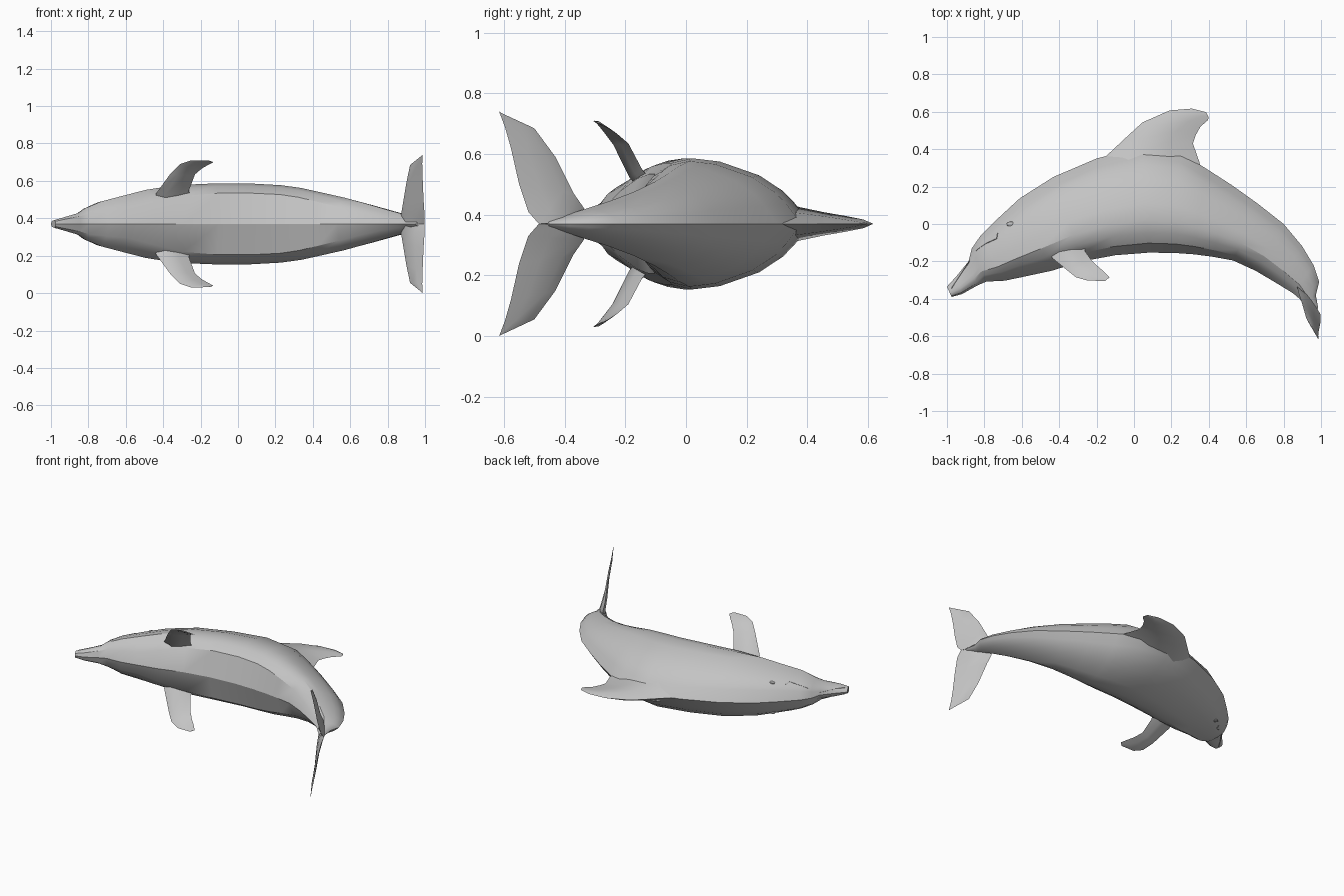
import bpy, bmesh, math
from mathutils import Vector
from mathutils.bvhtree import BVHTree

cube = bpy.data.objects.get("Cube")
if cube:
    bpy.data.objects.remove(cube, do_unlink=True)

ZC = 0.37  # height of the animal's plane of symmetry (it lies on its side)

grey = bpy.data.materials.new("skin grey")
grey.use_nodes = True
COLOR = (0.55, 0.55, 0.55, 1)
grey.diffuse_color = COLOR
grey.node_tree.nodes["Principled BSDF"].inputs["Base Color"].default_value = COLOR


def finish(bm, name, angle=30):
    bmesh.ops.recalc_face_normals(bm, faces=bm.faces)
    mesh = bpy.data.meshes.new(name)
    bm.to_mesh(mesh)
    bm.free()
    ob = bpy.data.objects.new(name, mesh)
    bpy.context.collection.objects.link(ob)
    mesh.materials.append(grey)
    bpy.ops.object.select_all(action='DESELECT')
    ob.select_set(True)
    bpy.context.view_layer.objects.active = ob
    bpy.ops.object.shade_smooth_by_angle(angle=math.radians(angle))
    return ob


def loft(name, rings, angle=30):
    """Skin a list of equal-length point rings and cap both ends."""
    bm = bmesh.new()
    vs = [[bm.verts.new(p) for p in ring] for ring in rings]
    n = len(rings[0])
    for a, b in zip(vs, vs[1:]):
        for i in range(n):
            j = (i + 1) % n
            bm.faces.new((a[i], a[j], b[j], b[i]))
    bm.faces.new(vs[0])
    bm.faces.new(vs[-1])
    return finish(bm, name, angle)


def blade(name, stations, side=1):
    """Thin fin from (leading point, trailing point, half thickness)."""
    def place(p):
        return Vector((p[0], p[1], ZC + side * (p[2] - ZC)))
    st = [(place(a), place(b), t) for a, b, t in stations]
    rings = []
    for i, (a, b, t) in enumerate(st):
        p, q = st[max(i - 1, 0)], st[min(i + 1, len(st) - 1)]
        span = (q[0] + q[1]) - (p[0] + p[1])
        nrm = (b - a).cross(span).normalized() * t
        m1, m2 = a.lerp(b, 0.25), a.lerp(b, 0.65)
        rings.append([a, m1 + nrm, m2 + nrm * 0.7, b, m2 - nrm * 0.7, m1 - nrm])
    return loft(name, rings, 40)


# Body, snout to tail: back point, belly point, half width,
# flat belly share of the width, extra fullness of the back
spine = [
    ((-1.0, -.335), (-.975, -.39), .02, .7, .12),
    ((-.95, -.28), (-.92, -.375), .036, .7, .12),
    ((-.885, -.20), (-.84, -.33), .058, .7, .12),
    ((-.867, -.13), (-.79, -.308), .085, .65, .12),
    ((-.823, -.066), (-.69, -.303), .12, .55, .12),
    ((-.724, .033), (-.58, -.28), .148, .5, .12),
    ((-.61, .138), (-.44, -.25), .182, .6, .09),
    ((-.43, .252), (-.28, -.20), .208, .72, .05),
    ((-.20, .35), (-.10, -.167), .216, .76, 0),
    ((.04, .41), (.08, -.153), .216, .76, 0),
    ((.25, .38), (.22, -.155), .207, .76, 0),
    ((.38, .30), (.32, -.162), .192, .74, 0),
    ((.52, .21), (.42, -.175), .167, .7, 0),
    ((.66, .11), (.53, -.195), .14, .64, 0),
    ((.80, 0), (.65, -.25), .105, .55, 0),
    ((.90, -.12), (.76, -.315), .074, .45, 0),
    ((.96, -.22), (.85, -.37), .052, .4, 0),
    ((.99, -.31), (.885, -.40), .036, .4, 0),
    ((.972, -.38), (.91, -.43), .026, .4, 0),
    ((.985, -.45), (.95, -.47), .012, .4, 0),
]
rings = []
for back, belly, w, k, e in spine:
    back, belly = Vector((*back, ZC)), Vector((*belly, ZC))
    # half cross-section: position from belly (0) to back (1), width fraction
    section = [(0, 0), (.09, k), (.19, (k + 1) / 2 + .05), (.31, 1),
               (.47, .95), (.7, .74 + e / 2), (.84, .5 + e), (.91, .31 + e), (1, 0)]
    half = [(belly.lerp(back, t), f * w) for t, f in section]
    rings.append([p + Vector((0, 0, d)) for p, d in half]
                 + [p - Vector((0, 0, d)) for p, d in half[-2:0:-1]])
body = loft("body", rings)

# Dorsal fin
blade("dorsal_fin", [
    ((-.22, .30, ZC), (.37, .25, ZC), .085),
    ((-.12, .39, ZC), (.35, .33, ZC), .055),
    ((-.04, .465, ZC), (.315, .43, ZC), .038),
    ((.045, .543, ZC), (.33, .475, ZC), .026),
    ((.19, .607, ZC), (.355, .52, ZC), .014),
    ((.31, .617, ZC), (.395, .555, ZC), .007),
    ((.385, .598, ZC), (.40, .57, ZC), .002),
])

# Paired flippers and tail flukes
flipper = [
    ((-.42, -.10, .46), (-.25, -.08, .47), .03),
    ((-.44, -.18, .53), (-.262, -.145, .55), .02),
    ((-.36, -.245, .64), (-.23, -.19, .635), .012),
    ((-.31, -.285, .69), (-.195, -.225, .665), .008),
    ((-.25, -.302, .71), (-.16, -.255, .685), .005),
    ((-.155, -.305, .708), (-.132, -.285, .70), .001),
]
fluke = [
    ((.885, -.36, ZC), (.998, -.485, ZC), .02),
    ((.872, -.335, .42), (.998, -.52, .41), .017),
    ((.88, -.37, .47), (.992, -.55, .50), .012),
    ((.90, -.43, .59), (.987, -.577, .62), .007),
    ((.92, -.50, .685), (.985, -.597, .69), .004),
    ((.982, -.608, .735), (.986, -.616, .74), .001),
]
for label, side in (("left", 1), ("right", -1)):
    blade(label + "_flipper", flipper, side)
    blade(label + "_fluke", fluke, side)

# Mouth line and eyes, laid onto the surface of the head
tree = BVHTree.FromObject(body, bpy.context.evaluated_depsgraph_get())
mouth = [(-.975, -.345), (-.93, -.275), (-.88, -.20), (-.84, -.14),
         (-.79, -.105), (-.735, -.08), (-.73, -.05)]
for label, side in (("left", 1), ("right", -1)):
    def on_skin(x, y):
        return tree.ray_cast(Vector((x, y, ZC + side)), Vector((0, 0, -side)))[0]
    lips = [p for p in (on_skin(*m) for m in mouth) if p]
    rings = []
    for p in lips:
        rings.append([p + Vector((.003 * math.cos(a), .003 * math.sin(a),
                                  .003 * side * math.sin(a)))
                      for a in (0, math.pi / 2, math.pi, 1.5 * math.pi)])
    if len(rings) > 1:
        loft(label + "_mouth_line", rings)
    p = on_skin(-.66, 0)
    if p:
        bm = bmesh.new()
        bmesh.ops.create_uvsphere(bm, u_segments=10, v_segments=6, radius=1)
        bmesh.ops.scale(bm, vec=(.022, .014, .007), verts=bm.verts)
        bmesh.ops.translate(bm, vec=p, verts=bm.verts)
        finish(bm, label + "_eye")
